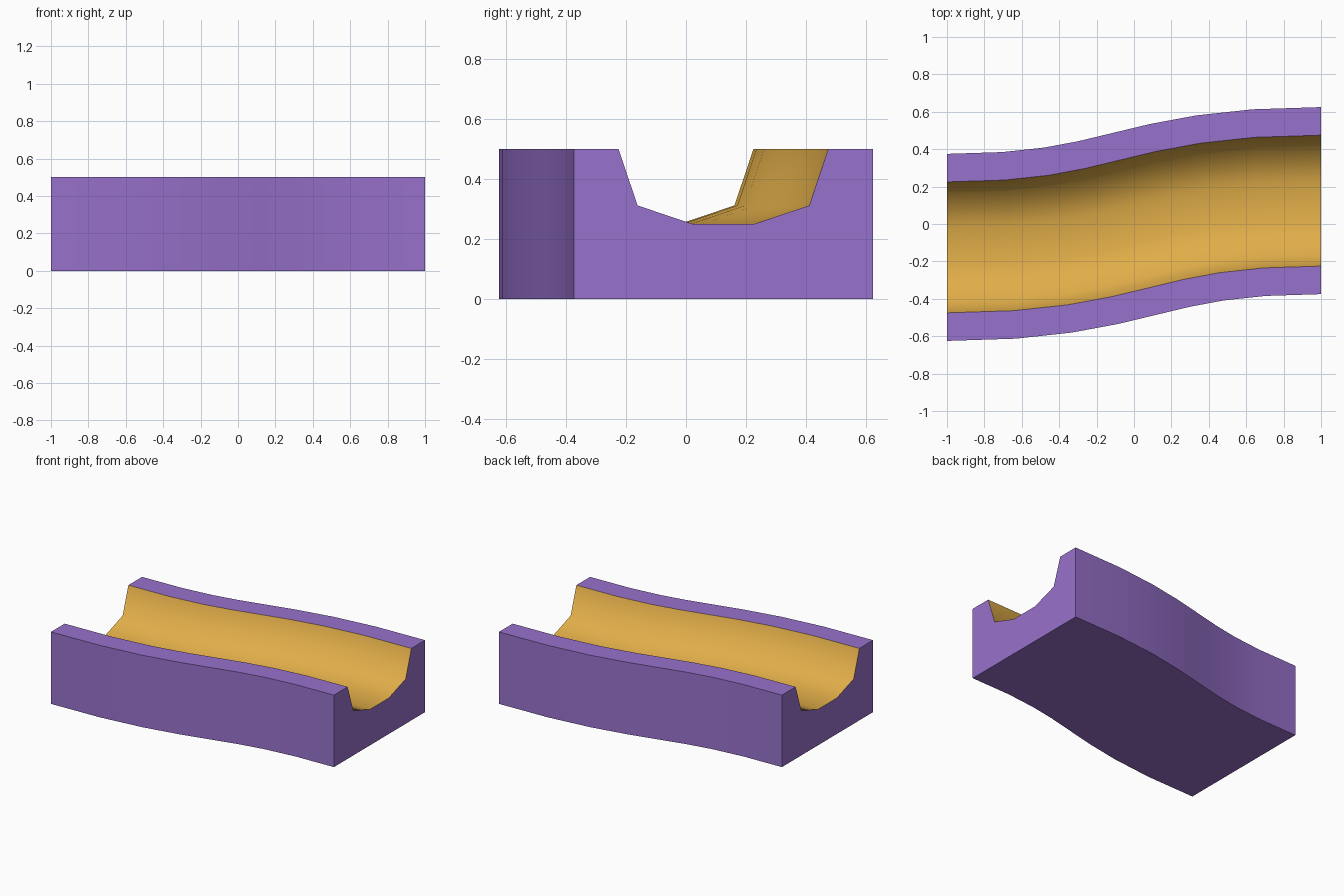
import bpy, bmesh, math
from mathutils import Vector

if "Cube" in bpy.data.objects:
    bpy.data.objects.remove(bpy.data.objects["Cube"])


def material(name, srgb):
    m = bpy.data.materials.new(name)
    lin = [c / 12.92 if c <= 0.04045 else ((c + 0.055) / 1.055) ** 2.4 for c in srgb]
    m.diffuse_color = (*lin, 1)
    m.use_nodes = True
    m.node_tree.nodes["Principled BSDF"].inputs["Base Color"].default_value = m.diffuse_color
    return m


# Cross-section (sideways offset, height); the first half is mirrored
half = [(0.5, 0.0), (0.5, 0.5), (0.35, 0.5), (0.287, 0.312), (0.103, 0.25)]
profile = half + [(-u, z) for u, z in reversed(half)]
groove = range(2, 7)          # profile edges that form the channel

# S-shaped centre line as a cubic curve
P = [Vector((-1, -0.125)), Vector((0, -0.125)), Vector((0, 0.125)), Vector((1, 0.125))]
STEPS = 8


def section(t):
    s = 1 - t
    c = s**3 * P[0] + 3*s*s*t * P[1] + 3*s*t*t * P[2] + t**3 * P[3]
    d = s*s * (P[1] - P[0]) + 2*s*t * (P[2] - P[1]) + t*t * (P[3] - P[2])
    d.normalize()
    return [(c.x - d.y * u, c.y + d.x * u, z) for u, z in profile]


bm = bmesh.new()
rings = [[bm.verts.new(p) for p in section(i / STEPS)] for i in range(STEPS + 1)]
n = len(profile)

# Sweep the walls, rims, base and channel
for a, b in zip(rings, rings[1:]):
    for k in range(n):
        j = (k + 1) % n
        f = bm.faces.new((a[k], a[j], b[j], b[k]))
        f.material_index = 1 if k in groove else 0

# End caps
bm.faces.new(rings[0])
bm.faces.new(rings[-1][::-1])
bmesh.ops.recalc_face_normals(bm, faces=bm.faces)

mesh = bpy.data.meshes.new("curved_channel_block")
bm.to_mesh(mesh)
bm.free()
mesh.materials.append(material("purple", (0.595, 0.445, 0.80)))
mesh.materials.append(material("gold", (0.88, 0.68, 0.285)))
block = bpy.data.objects.new("curved_channel_block", mesh)
bpy.context.collection.objects.link(block)

# Smooth along the curve and across the channel, sharp at rims and ends
bpy.context.view_layer.objects.active = block
block.select_set(True)
bpy.ops.object.shade_smooth_by_angle(angle=math.radians(60))
